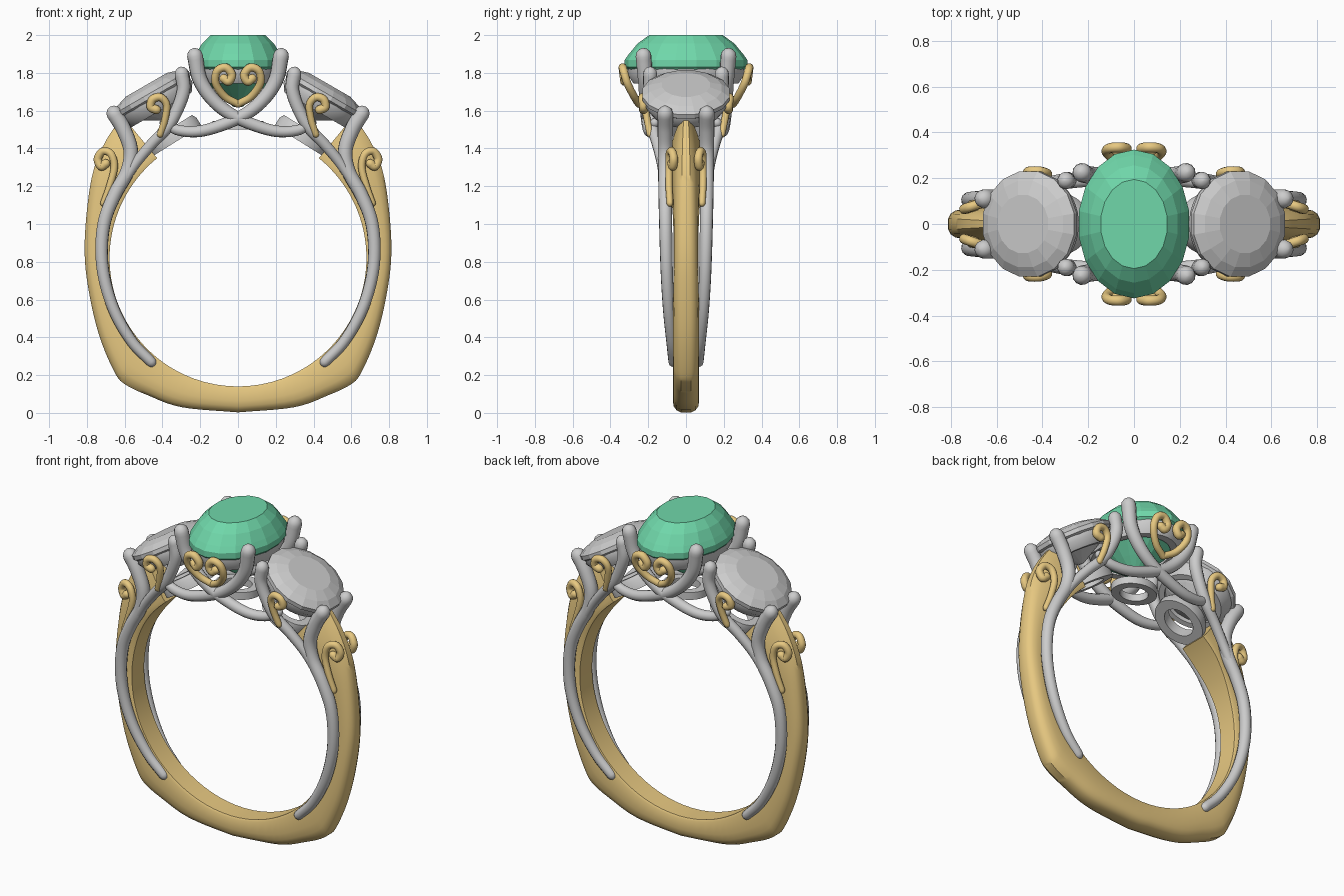
import bpy, bmesh
from math import sin, cos, pi, radians
from mathutils import Vector, Matrix

if "Cube" in bpy.data.objects:
    bpy.data.objects.remove(bpy.data.objects["Cube"])


def material(name, rgb):
    m = bpy.data.materials.new(name)
    m.diffuse_color = (*rgb, 1)
    m.use_nodes = True
    m.node_tree.nodes["Principled BSDF"].inputs["Base Color"].default_value = m.diffuse_color
    return m


GOLD = material("gold", (0.80, 0.58, 0.22))
GREEN = material("green_gem", (0.16, 0.68, 0.40))


def loft(name, rings, mat=None, closed=False, smooth=35, mirror="", caps=True):
    """Skin a list of equal-length point rings, optionally mirrored over x / y."""
    bm = bmesh.new()
    vs = [[bm.verts.new(p) for p in r] for r in rings]
    n = len(vs[0])
    pairs = list(zip(vs, vs[1:])) + ([(vs[-1], vs[0])] if closed else [])
    for a, b in pairs:
        for i in range(n):
            j = (i + 1) % n
            bm.faces.new((a[i], a[j], b[j], b[i]))
    if caps and not closed:
        bm.faces.new(vs[0][::-1])
        bm.faces.new(vs[-1])
    bmesh.ops.recalc_face_normals(bm, faces=bm.faces)
    me = bpy.data.meshes.new(name)
    bm.to_mesh(me)
    bm.free()
    ob = bpy.data.objects.new(name, me)
    bpy.context.collection.objects.link(ob)
    if mat:
        me.materials.append(mat)
    if smooth:
        bpy.ops.object.select_all(action='DESELECT')
        bpy.context.view_layer.objects.active = ob
        ob.select_set(True)
        bpy.ops.object.shade_smooth_by_angle(angle=radians(smooth))
    if mirror:
        m = ob.modifiers.new("mirror", 'MIRROR')
        m.use_axis = ("x" in mirror, "y" in mirror, False)
        m.use_mirror_merge = False
    return ob


def spline(pts, steps):
    """Catmull-Rom samples through tuples of any length."""
    p = [Vector(q) for q in pts]
    p = [p[0] * 2 - p[1]] + p + [p[-1] * 2 - p[-2]]
    out = []
    for a, b, c, d in zip(p, p[1:], p[2:], p[3:]):
        for k in range(steps):
            t = k / steps
            out.append(0.5 * (2 * b + (c - a) * t + (2 * a - 5 * b + 4 * c - d) * t * t
                              + (3 * b - a - 3 * c + d) * t ** 3))
    return out + [p[-2]]


def tube(name, pts, r0, r1, mat=None, mirror="xy", sides=12):
    """Round wire with hemispherical ends."""
    path = spline(pts, 7)
    n = len(path)
    tan = [(path[min(i + 1, n - 1)] - path[max(i - 1, 0)]).normalized() for i in range(n)]
    st = [(path[i], tan[i], r0 + (r1 - r0) * i / (n - 1)) for i in range(n)]
    caps = [radians(a) for a in (30, 60, 85)]
    head = [(path[0] - tan[0] * r0 * sin(a), tan[0], r0 * cos(a)) for a in reversed(caps)]
    tail = [(path[-1] + tan[-1] * r1 * sin(a), tan[-1], r1 * cos(a)) for a in caps]
    nrm, rings = tan[0].orthogonal(), []
    for c, t, r in head + st + tail:
        nrm = (nrm - t * nrm.dot(t)).normalized()
        bi = t.cross(nrm)
        rings.append([c + (nrm * cos(2 * pi * k / sides) + bi * sin(2 * pi * k / sides)) * r
                      for k in range(sides)])
    return loft(name, rings, mat, smooth=60, mirror=mirror)


def turned(name, profile, sx, sy, mtx=Matrix(), n=40, **kw):
    """Oval lathe of (radius factor, height) points."""
    rings = [[mtx @ Vector((sx * r * cos(2 * pi * (k + .5) / n), sy * r * sin(2 * pi * (k + .5) / n), z))
              for k in range(n)] for r, z in profile]
    return loft(name, rings, **kw)


# Gold shank: angle from bottom, outer x, outer z, inner and outer half width
stations = [(0, 0, 0, .07, .07), (24, .30, .027, .07, .07), (38, .48, .09, .07, .07),
            (47, .60, .147, .07, .07), (54, .655, .21, .07, .07), (65, .735, .40, .07, .068),
            (78, .79, .63, .068, .065), (92, .815, .85, .066, .062), (108, .80, 1.10, .07, .06),
            (120, .765, 1.30, .085, .055), (131, .70, 1.45, .10, .045), (141, .615, 1.575, .10, .03)]
half = [(0.0, .90), (.08, 1), (.55, 1), (.75, .93), (.90, .72), (.98, .38)]
section = half + [(u, -v) for u, v in reversed(half)]
rings = []
for s in spline(stations, 5):
    a = radians(s[0])
    inner = Vector((.68 * sin(a), 0, .82 - .68 * cos(a)))
    outer = Vector((s[1], 0, s[2]))
    rings.append([inner.lerp(outer, u) + Vector((0, v * (s[3] + (s[4] - s[3]) * u), 0))
                  for u, v in section])
left = [[Vector((-p.x, p.y, p.z)) for p in r] for r in rings[:0:-1]]
loft("shank", left + rings, GOLD)

# Centre oval gem and its seat
turned("centre_gem", [(.10, 1.62), (.42, 1.69), (.75, 1.765), (1, 1.832), (1, 1.868),
                      (.93, 1.90), (.79, 1.955), (.60, 2.0)], .245, .325, n=18, mat=GREEN, smooth=0)
turned("centre_seat", [(.95, 1.825), (.95, 1.79), (.86, 1.745), (.72, 1.745), (.78, 1.825)],
       .245, .325, closed=True)
turned("centre_gallery_ring", [(1, 1.50), (1, 1.545), (.62, 1.545), (.62, 1.50)], .135, .115, closed=True)

# Tilted round side gems, seats and gallery washers
tilt = Matrix.Translation((.455, 0, 1.685)) @ Matrix.Rotation(radians(30), 4, 'Y')
turned("side_gem", [(.06, -.15), (.55, -.085), (1, -.012), (1, .012), (.82, .04), (.55, .06)],
       .235, .235, tilt, n=16, smooth=0, mirror="x")
turned("side_seat", [(.93, -.02), (.93, -.05), (.80, -.095), (.66, -.095), (.72, -.02)],
       .235, .235, tilt, closed=True, mirror="x")
low = Matrix.Translation((.335, 0, 1.455)) @ Matrix.Rotation(radians(32), 4, 'Y')
turned("side_gallery_ring", [(1, -.02), (1, .03), (.92, .055), (.66, .055), (.60, -.02)],
       .155, .135, low, closed=True, mirror="x")

# Grey wires rising from the shank into the outer prongs
tube("shank_wire", [(.46, .065, .27), (.56, .075, .375), (.65, .09, .53), (.705, .10, .70),
                    (.722, .105, .86), (.705, .108, 1.02), (.65, .11, 1.16), (.585, .11, 1.28),
                    (.568, .11, 1.39), (.605, .11, 1.50), (.655, .11, 1.585)], .028, .042)
# Branch to the inner prong of each side gem
tube("inner_prong_wire", [(.64, .11, 1.17), (.55, .125, 1.31), (.46, .15, 1.42), (.375, .175, 1.51),
                          (.32, .185, 1.61), (.288, .19, 1.71), (.298, .19, 1.795)], .026, .038)
# Crossed wires that end in the centre prongs
tube("centre_prong_wire", [(-.39, .165, 1.535), (-.31, .18, 1.495), (-.18, .195, 1.495),
                           (0, .205, 1.56), (.12, .21, 1.645), (.20, .215, 1.76),
                           (.228, .225, 1.89)], .026, .042)

# Gold scrolls: heart under the centre gem, hooks by the side gems and on the shank
tube("heart_scroll", [(0, .25, 1.635), (.07, .275, 1.675), (.118, .31, 1.745), (.11, .33, 1.81),
                      (.065, .335, 1.828), (.033, .33, 1.79), (.05, .325, 1.755),
                      (.075, .32, 1.77)], .02, .024, GOLD)
tube("side_scroll", [(.412, .19, 1.475), (.388, .205, 1.55), (.378, .22, 1.63), (.41, .23, 1.67),
                     (.452, .23, 1.66), (.462, .225, 1.62), (.432, .225, 1.605)], .018, .024, GOLD)
tube("shank_scroll", [(.712, .085, 1.11), (.68, .09, 1.20), (.655, .09, 1.30), (.672, .088, 1.37),
                      (.715, .075, 1.385), (.742, .065, 1.345), (.725, .07, 1.305),
                      (.70, .075, 1.32)], .018, .024, GOLD)
